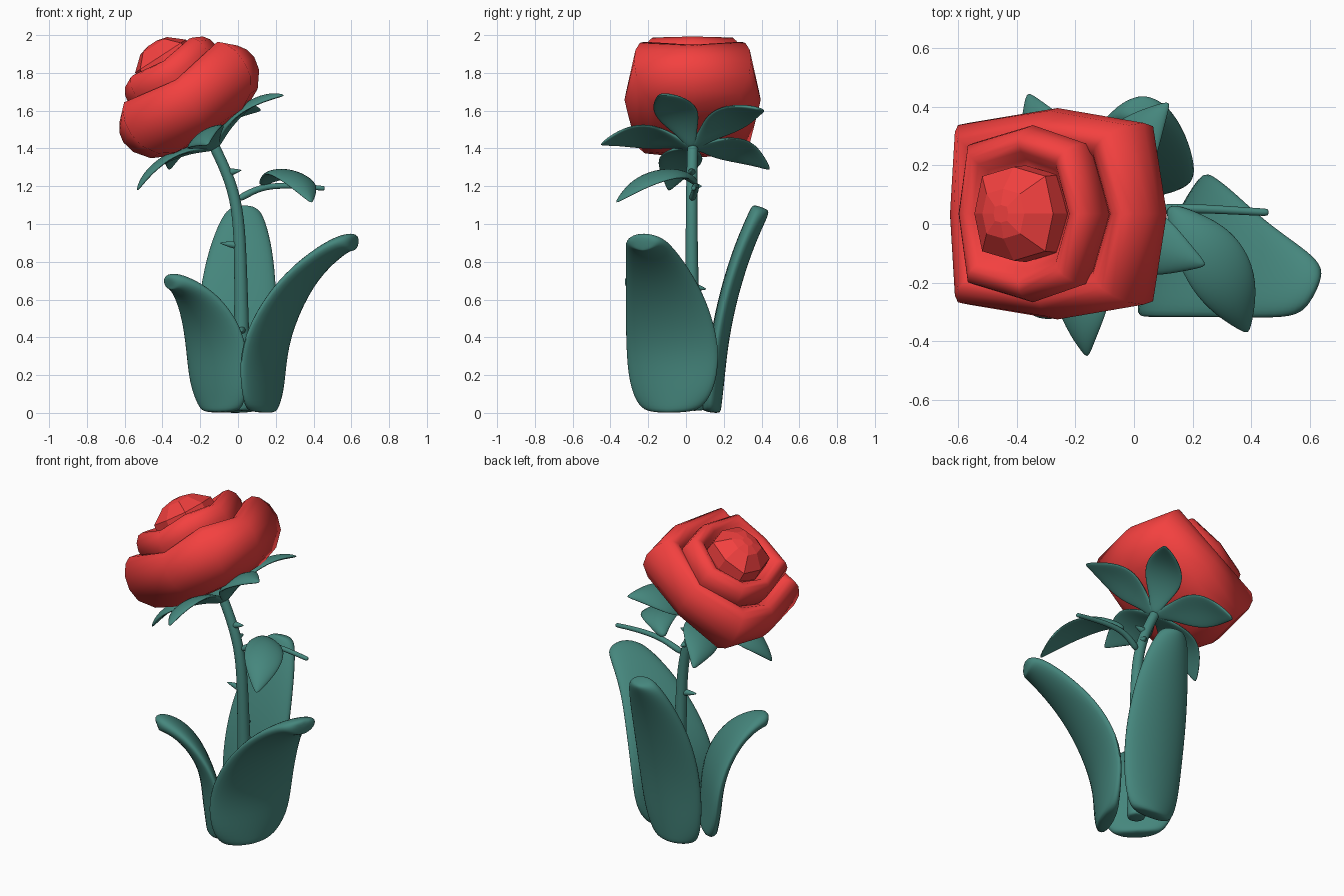
import bpy, bmesh, math
from mathutils import Vector as V


def material(name, rgb):
    m = bpy.data.materials.new(name)
    m.diffuse_color = (*rgb, 1)
    return m


GREEN = material("leaf_green", (0.06, 0.24, 0.205))
RED = material("petal_red", (0.9, 0.052, 0.05))


def add_object(name, rings, mat, angle, subdiv=0):
    """Skin a list of equal-length point rings and cap both ends."""
    bm = bmesh.new()
    vr = [[bm.verts.new(p) for p in r] for r in rings]
    k = len(vr[0])
    for a, b in zip(vr, vr[1:]):
        for i in range(k):
            bm.faces.new((a[i], a[(i + 1) % k], b[(i + 1) % k], b[i]))
    bm.faces.new(vr[0][::-1])
    bm.faces.new(vr[-1])
    bmesh.ops.recalc_face_normals(bm, faces=bm.faces)
    me = bpy.data.meshes.new(name)
    bm.to_mesh(me)
    bm.free()
    me.materials.append(mat)
    ob = bpy.data.objects.new(name, me)
    bpy.context.collection.objects.link(ob)
    bpy.ops.object.select_all(action="DESELECT")
    ob.select_set(True)
    bpy.context.view_layer.objects.active = ob
    if subdiv:
        mod = ob.modifiers.new("smooth", "SUBSURF")
        mod.levels = mod.render_levels = subdiv
        bpy.ops.object.modifier_apply(modifier=mod.name)
    if angle:
        bpy.ops.object.shade_smooth_by_angle(angle=math.radians(angle))
    return ob


def blade(name, spine, widths, across, thick, cup=0.0, subdiv=2):
    """Loft a flattened section along a spine; cup bends the side edges."""
    pts = [V(p) for p in spine]
    across = V(across).normalized()
    rings = []
    for i, (p, w) in enumerate(zip(pts, widths)):
        tan = pts[min(i + 1, len(pts) - 1)] - pts[max(i - 1, 0)]
        nor = tan.cross(across).normalized()
        t = min(thick, w)
        ring = []
        for j in range(8):
            c, s = math.cos(j * math.pi / 4), math.sin(j * math.pi / 4)
            ring.append(p + across * (w * c) + nor * (t * s + cup * w * c * c))
        rings.append(ring)
    return add_object(name, rings, GREEN, 60, subdiv)


# Tilted frame of the flower head
O = V((-0.13, 0.035, 1.42))
U, Y, N = V((0.84, 0, 0.545)), V((0, 1, 0)), V((-0.545, 0, 0.84))


def petal_ring(name, profile, su, sy, corner, dip, angle):
    """Rounded-square, eight-sided cup revolved around the head axis."""
    rings = []
    for r, n in profile:
        ring = []
        for j in range(8):
            c, s = math.cos(j * math.pi / 4), math.sin(j * math.pi / 4)
            mid = j % 2 == 0
            k = 1 if mid else corner * math.sqrt(2)
            drop = dip * max(0, min(1, (n - 0.25) / 0.15)) if mid else 0
            ring.append(O + U * (0.02 + r * su * k * c) + Y * (r * sy * k * s) + N * (n - drop))
        rings.append(ring)
    return add_object(name, rings, RED, angle)


# Flower head: outer cup, inner cup, bud
petal_ring("outer_petals", [(0.12, 0.06), (0.24, 0.075), (0.33, 0.12), (0.39, 0.20), (0.405, 0.28),
                            (0.395, 0.36), (0.365, 0.42), (0.335, 0.445), (0.30, 0.44),
                            (0.27, 0.415), (0.25, 0.385), (0.1, 0.37)], 1.02, 0.89, 0.86, 0.05, 75)
petal_ring("inner_petals", [(0.22, 0.25), (0.27, 0.38), (0.285, 0.45), (0.275, 0.50), (0.25, 0.535),
                            (0.225, 0.54), (0.20, 0.525), (0.175, 0.49), (0.15, 0.47), (0.08, 0.46)],
           0.98, 1.06, 0.8, 0.025, 75)
petal_ring("bud", [(0.14, 0.35), (0.165, 0.47), (0.16, 0.545), (0.085, 0.61), (0.03, 0.625)],
           1.0, 1.0, 0.8, 0.0, 0)

# Five sepals below the head, edges drooping
for i in range(5):
    a = math.radians(-21 + 72 * i)
    out = U * math.cos(a) + Y * math.sin(a)
    side = Y * math.cos(a) - U * math.sin(a)
    spine = [O + out * d + N * n for d, n in
             ((0.0, -0.02), (0.08, 0.03), (0.19, 0.075), (0.31, 0.085), (0.42, 0.055), (0.49, 0.015))]
    blade(f"sepal_{i + 1}", spine, (0.025, 0.06, 0.13, 0.125, 0.06, 0.006), side, 0.02, -0.2)

# Stem
blade("stem", [(0.02, 0.045, 0.01), (0.02, 0.045, 0.03), (0.02, 0.04, 0.35), (0.015, 0.03, 0.75),
               (0.005, 0.03, 1.05), (-0.04, 0.03, 1.23), (-0.11, 0.035, 1.38), (-0.145, 0.035, 1.45)],
      (0.06, 0.06, 0.045, 0.037, 0.034, 0.032, 0.031, 0.031), (0, 1, 0), 1)

# Thorns
for i, (base, tip) in enumerate((((0.01, 0.03, 0.885), (-0.1, 0.03, 0.9)),
                                 ((-0.06, 0.03, 1.27), (0.02, 0.03, 1.285)),
                                 ((0.015, 0.03, 0.67), (0.015, 0.11, 0.655)),
                                 ((0.02, 0.03, 0.44), (0.02, -0.07, 0.43)),
                                 ((-0.03, 0.03, 1.2), (-0.02, 0.085, 1.2)))):
    b, t = V(base), V(tip)
    blade(f"thorn_{i + 1}", [b, b.lerp(t, 0.5), t], (0.028, 0.018, 0.002), (0, 0, 1), 1, subdiv=1)

# Side twig and its drooping leaf
blade("twig", [(0.0, 0.03, 1.13), (0.06, 0.045, 1.165), (0.14, 0.055, 1.2), (0.28, 0.05, 1.205),
               (0.44, 0.04, 1.19), (0.46, 0.04, 1.188)],
      (0.022, 0.02, 0.018, 0.016, 0.014, 0.014), (0, 1, 0), 1)
blade("twig_leaf", [(0.12, 0.06, 1.21), (0.17, 0.02, 1.255), (0.235, -0.06, 1.285), (0.3, -0.17, 1.27),
                    (0.355, -0.28, 1.21), (0.39, -0.375, 1.11)],
      (0.02, 0.06, 0.115, 0.13, 0.095, 0.006), (0.87, 0.46, -0.1), 0.02, -0.25)

# Three thick blades around the base
blade("right_blade", [(0.135, -0.085, 0.0), (0.14, -0.085, 0.03), (0.15, -0.08, 0.15), (0.155, -0.08, 0.35),
                      (0.25, -0.11, 0.58), (0.38, -0.16, 0.76), (0.53, -0.205, 0.88),
                      (0.595, -0.225, 0.905), (0.62, -0.23, 0.9)],
      (0.13, 0.21, 0.285, 0.305, 0.265, 0.2, 0.145, 0.11, 0.06), (0.43, 0.9, 0), 0.052, 0.1)
blade("back_blade", [(-0.015, 0.135, 0.0), (-0.015, 0.14, 0.03), (-0.01, 0.155, 0.15), (-0.005, 0.18, 0.4),
                     (0.0, 0.235, 0.65), (0.015, 0.305, 0.87), (0.025, 0.37, 1.02), (0.03, 0.395, 1.075),
                     (0.03, 0.4, 1.09)],
      (0.12, 0.17, 0.215, 0.235, 0.225, 0.185, 0.13, 0.09, 0.04), (-1, 0, 0), 0.055, 0.1)
blade("left_blade", [(-0.1, -0.09, 0.0), (-0.1, -0.09, 0.03), (-0.115, -0.1, 0.15), (-0.125, -0.11, 0.34),
                     (-0.165, -0.15, 0.5), (-0.24, -0.205, 0.63), (-0.32, -0.26, 0.69),
                     (-0.355, -0.285, 0.695), (-0.365, -0.29, 0.69)],
      (0.12, 0.18, 0.24, 0.25, 0.22, 0.16, 0.1, 0.065, 0.03), (0.7, -0.7, 0), 0.05, 0.1)
